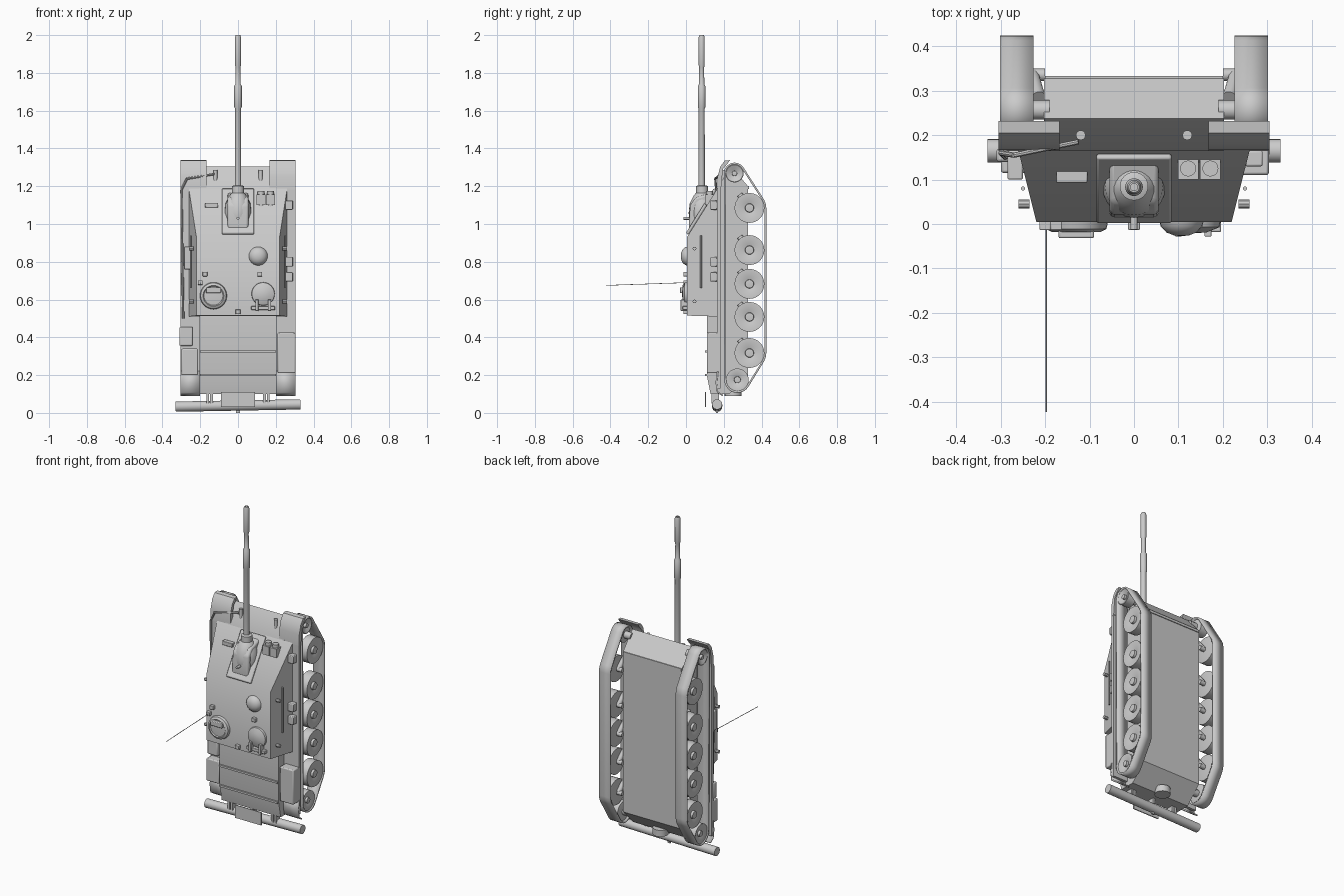
import bpy, bmesh, math
from mathutils import Vector, Matrix, geometry

if "Cube" in bpy.data.objects:
    bpy.data.objects.remove(bpy.data.objects["Cube"], do_unlink=True)

paint = bpy.data.materials.new("plain_grey")
paint.use_nodes = True
GREY = (0.6, 0.6, 0.6, 1)
paint.diffuse_color = GREY
paint.node_tree.nodes["Principled BSDF"].inputs["Base Color"].default_value = GREY


def finish(name, bm, bevel=0):
    bmesh.ops.recalc_face_normals(bm, faces=bm.faces)
    mesh = bpy.data.meshes.new(name)
    bm.to_mesh(mesh)
    bm.free()
    mesh.materials.append(paint)
    mesh.shade_smooth()
    mesh.set_sharp_from_angle(angle=math.radians(35))
    obj = bpy.data.objects.new(name, mesh)
    bpy.context.scene.collection.objects.link(obj)
    if bevel:
        mod = obj.modifiers.new("bevel", "BEVEL")
        mod.width, mod.segments = bevel, 2
    return obj


def box(name, x, y, z, bevel=0, tilt=0):
    bm = bmesh.new()
    bmesh.ops.create_cube(bm, size=1)
    mid = Vector([sum(r) / 2 for r in (x, y, z)])
    size = [r[1] - r[0] for r in (x, y, z)]
    bm.transform(Matrix.Translation(mid) @ Matrix.Rotation(tilt, 4, "X") @ Matrix.Diagonal((*size, 1)))
    return finish(name, bm, bevel)


def lathe(name, profile, centre, axis, steps=24):
    """Spin (radius, distance) pairs about an axis through centre."""
    bm = bmesh.new()
    verts = [bm.verts.new((r, 0, d)) for r, d in profile]
    edges = [bm.edges.new(pair) for pair in zip(verts, verts[1:])]
    bmesh.ops.spin(bm, geom=verts + edges, axis=(0, 0, 1), cent=(0, 0, 0),
                   steps=steps, angle=math.tau, use_merge=True)
    bmesh.ops.remove_doubles(bm, verts=bm.verts, dist=1e-5)
    turn = Vector((0, 0, 1)).rotation_difference(Vector(axis)).to_matrix().to_4x4()
    bm.transform(Matrix.Translation(centre) @ turn)
    return finish(name, bm)


def rod(name, a, b, r, steps=12):
    a, b = Vector(a), Vector(b)
    return lathe(name, [(0, 0), (r, 0), (r, (b - a).length), (0, (b - a).length)],
                 a, (b - a).normalized(), steps)


def prism(name, profile, x0, x1, bevel=0):
    """Extrude a closed (y, z) outline from x0 to x1."""
    bm = bmesh.new()
    ends = [[bm.verts.new((x, y, z)) for y, z in profile] for x in (x0, x1)]
    for end in ends:
        bm.faces.new(end)
    for i in range(len(profile)):
        bm.faces.new((ends[0][i - 1], ends[0][i], ends[1][i], ends[1][i - 1]))
    return finish(name, bm, bevel)


def sheet(name, path, x0, x1, thick, closed=False):
    """Bent plate that follows a (y, z) path."""
    bm = bmesh.new()
    rows = [[bm.verts.new((x, y, z)) for x in (x0, x1)] for y, z in path]
    for a, b in zip(rows, rows[1:] + (rows[:1] if closed else [])):
        bm.faces.new((*a, *reversed(b)))
    obj = finish(name, bm)
    mod = obj.modifiers.new("thickness", "SOLIDIFY")
    mod.thickness, mod.offset = thick, 0


def glacis(y):
    return 0.93 + (y - 0.005) * 1.6


# Hull tub, rear deck and belly
prism("hull", [(0.11, 0.52), (0.165, 1.19), (0.238, 1.305), (0.328, 1.2),
               (0.328, 0.2), (0.23, 0.1), (0.13, 0.1), (0.11, 0.2)], -0.203, 0.203)
box("belly_rim", (-0.2, 0.2), (0.322, 0.333), (1.185, 1.2))
for i, z in enumerate((0.2, 0.325)):
    box(f"deck_bar_{i}", (-0.2, 0.2), (0.1, 0.115), (z - 0.006, z + 0.006))
rod("rear_cover", (0, 0.25, 0.13), (0, 0.25, 0.09), 0.045, 20)

# Casemate: tapered box with a long sloped front
bm = bmesh.new()
lower = [bm.verts.new((x, 0.172, z)) for x, z in ((-0.262, 0.51), (0.262, 0.51), (0.262, glacis(0.172)), (-0.262, glacis(0.172)))]
upper = [bm.verts.new((x, 0.005, z)) for x, z in ((-0.22, 0.515), (0.22, 0.515), (0.22, 0.93), (-0.22, 0.93))]
bm.faces.new(lower)
bm.faces.new(upper)
for i in range(4):
    bm.faces.new((lower[i - 1], lower[i], upper[i], upper[i - 1]))
finish("casemate", bm)

# Gun and mantlet
lathe("barrel", [(0, 1.1), (0.017, 1.1), (0.016, 1.61), (0.02, 1.62), (0.02, 1.73),
                 (0.014, 1.74), (0.013, 1.83), (0.016, 1.84), (0.016, 1.99),
                 (0.012, 2.0), (0.008, 2.0), (0.008, 1.95), (0, 1.95)], (0, 0.083, 0), (0, 0, 1))
lathe("mantlet", [(0, 0.97), (0.045, 0.97), (0.066, 1.0), (0.071, 1.06), (0.065, 1.11),
                  (0.045, 1.15), (0.032, 1.165), (0.032, 1.2), (0.02, 1.205), (0, 1.205)],
      (0, 0.085, 0), (0, 0, 1))
frame = [(0.012, glacis(0.012)), (0.16, glacis(0.16)), (0.148, glacis(0.16) + 0.012), (0.0, glacis(0.012) + 0.012)]
prism("mantlet_frame", frame, -0.085, 0.085, 0.006)
prism("mantlet_shield", [(0.02, 0.95), (0.015, 1.0), (0.022, 1.1), (0.05, 1.14),
                         (0.15, 1.17), (0.12, 1.05)], -0.055, 0.055, 0.01)
rod("mantlet_hook", (0, 0.03, 1.03), (0, -0.012, 1.03), 0.008)

# Roof hatches, cupola and ventilator
lathe("ventilator_dome", [(0.05, 0), (0.047, 0.012), (0.034, 0.026), (0.016, 0.033), (0, 0.034)],
      (0.107, 0.007, 0.83), (0, -1, 0))
lathe("cupola", [(0.072, 0), (0.068, 0.018), (0.055, 0.025), (0.05, 0.02), (0, 0.024)],
      (-0.13, 0.007, 0.62), (0, -1, 0), 28)
box("cupola_periscope", (-0.17, -0.09), (-0.032, 0.0), (0.635, 0.665), 0.004)
lathe("loader_hatch", [(0.062, 0), (0.06, 0.014), (0.03, 0.026), (0, 0.028)],
      (0.133, 0.007, 0.63), (0, -1, 0))
box("loader_hatch_hinge", (0.07, 0.196), (-0.018, 0.01), (0.545, 0.565), 0.003)
for i, x in enumerate((0.1, 0.167)):
    box(f"hinge_arm_{i}", (x - 0.008, x + 0.008), (-0.028, 0.01), (0.54, 0.6), 0.002)
for i, (x, z) in enumerate(((-0.175, 0.735), (0.115, 0.735), (-0.2, 0.69), (0, 0.535))):
    box(f"roof_fitting_{i}", (x - 0.013, x + 0.013), (-0.014, 0.01), (z - 0.012, z + 0.012), 0.003)
rod("aerial", (-0.198, 0.01, 0.69), (-0.198, -0.424, 0.675), 0.0018, 6)

# Sloped front fittings
box("vision_slot", (-0.175, -0.105), (0.093, 0.12), (1.087, 1.112), 0.003)
for i, x in enumerate((0.122, 0.172)):
    rod(f"sight_{i}", (x, 0.125, 1.09), (x, 0.125, 1.175), 0.018, 16)
    box(f"sight_frame_{i}", (x - 0.023, x + 0.023), (0.1, 0.15), (1.1, 1.155))
for side in (-1, 1):
    rod(f"towing_hook_{side}", (side * 0.12, 0.2, 1.21), (side * 0.12, 0.2, 1.285), 0.011)
for i, (a, b) in enumerate((((-0.3, 0.16, 1.18), (-0.27, 0.155, 1.24)), ((-0.27, 0.155, 1.24), (-0.125, 0.185, 1.265)),
                            ((-0.3, 0.16, 1.18), (-0.29, 0.15, 0.5)))):
    rod(f"tow_cable_{i}", a, b, 0.006, 8)

# Running gear, mirrored on both sides
WHEELS = (1.085, 0.862, 0.683, 0.508, 0.317)
IDLER, SPROCKET = (0.257, 1.268, 0.048), (0.272, 0.175, 0.06)
discs = [IDLER, SPROCKET, (0.336, WHEELS[0], 0.08), (0.336, WHEELS[-1], 0.08)]
ring = [(y + (r + 0.004) * math.cos(a), z + (r + 0.004) * math.sin(a))
        for y, z, r in discs for a in [math.tau * k / 24 for k in range(24)]]
belt = [ring[i] for i in geometry.convex_hull_2d([Vector(p) for p in ring])]


def wheel(name, side, y, z, r):
    lathe(name, [(0, -0.055), (r * 0.6, -0.055), (r, -0.05), (r, 0.005), (r * 0.93, 0.006), (r * 0.3, -0.008),
                 (r * 0.28, 0.006), (0, 0.008)], (side * 0.29, y, z), (side, 0, 0), 28)


for side, tag in ((-1, "right"), (1, "left")):
    sheet(f"track_{tag}", belt, side * 0.226, side * 0.302, 0.01, True)
    for i, z in enumerate(WHEELS):
        wheel(f"road_wheel_{tag}_{i}", side, 0.336, z, 0.079)
        rod(f"swing_arm_{tag}_{i}", (side * 0.215, 0.285, z + 0.07), (side * 0.23, 0.336, z), 0.016)
        rod(f"axle_{tag}_{i}", (side * 0.2, 0.336, z), (side * 0.25, 0.336, z), 0.014)
    wheel(f"idler_{tag}", side, *IDLER)
    wheel(f"sprocket_{tag}", side, *SPROCKET)
    for i, (y, z, r) in enumerate((IDLER, SPROCKET)):
        rod(f"end_axle_{tag}_{i}", (side * 0.19, y, z), (side * 0.25, y, z), 0.022)
    # Sponson, fender and curved mudguards
    box(f"fender_{tag}", sorted((side * 0.2, side * 0.304)), (0.165, 0.183), (0.13, 1.18))
    prism(f"front_mudguard_{tag}", [(0.165, 1.17), (0.167, 1.25), (0.182, 1.305), (0.205, 1.335),
                                    (0.232, 1.338), (0.222, 1.322), (0.195, 1.29), (0.185, 1.18)],
          side * 0.168, side * 0.305)
    sheet(f"rear_mudguard_{tag}", [(0.168, 0.22), (0.16, 0.16), (0.167, 0.11), (0.195, 0.092)],
          side * 0.2, side * 0.305, 0.008)
    rod(f"side_rail_{tag}", (side * 0.25, 0.08, 0.66), (side * 0.25, 0.08, 0.94), 0.005, 8)
    for i, z in enumerate((0.59, 0.87)):
        rod(f"side_hook_{tag}_{i}", (side * 0.235, 0.045, z), (side * 0.26, 0.045, z), 0.01, 8)

# Stowage on the fenders
box("long_stowage_bin", (0.21, 0.304), (0.11, 0.17), (0.21, 0.425), 0.006)
box("short_stowage_bin", (-0.3, -0.212), (0.115, 0.17), (0.2, 0.34), 0.006)
box("upper_stowage_bin", (-0.31, -0.24), (0.14, 0.17), (0.355, 0.455), 0.006)
box("side_bracket", (-0.285, -0.25), (0.1, 0.165), (0.76, 0.88), 0.004)
for i, z in enumerate((0.72, 0.8, 1.1)):
    box(f"left_tool_{i}", (0.25, 0.29), (0.13, 0.165), (z - 0.025, z + 0.025), 0.004)

# Unditching log, its brackets and the rear flap
rod("unditching_log", (-0.33, 0.165, 0.033), (0.33, 0.165, 0.045), 0.027, 16)
for i, x in enumerate((-0.16, -0.14, 0.0, 0.14, 0.16)):
    box(f"log_bracket_{i}", (x - 0.007, x + 0.007), (0.135, 0.175), (0.05, 0.12))
box("rear_flap", (-0.09, 0.09), (0.1, 0.106), (0.03, 0.11))
box("log_base", (-0.01, 0.01), (0.16, 0.17), (0.0, 0.04))
